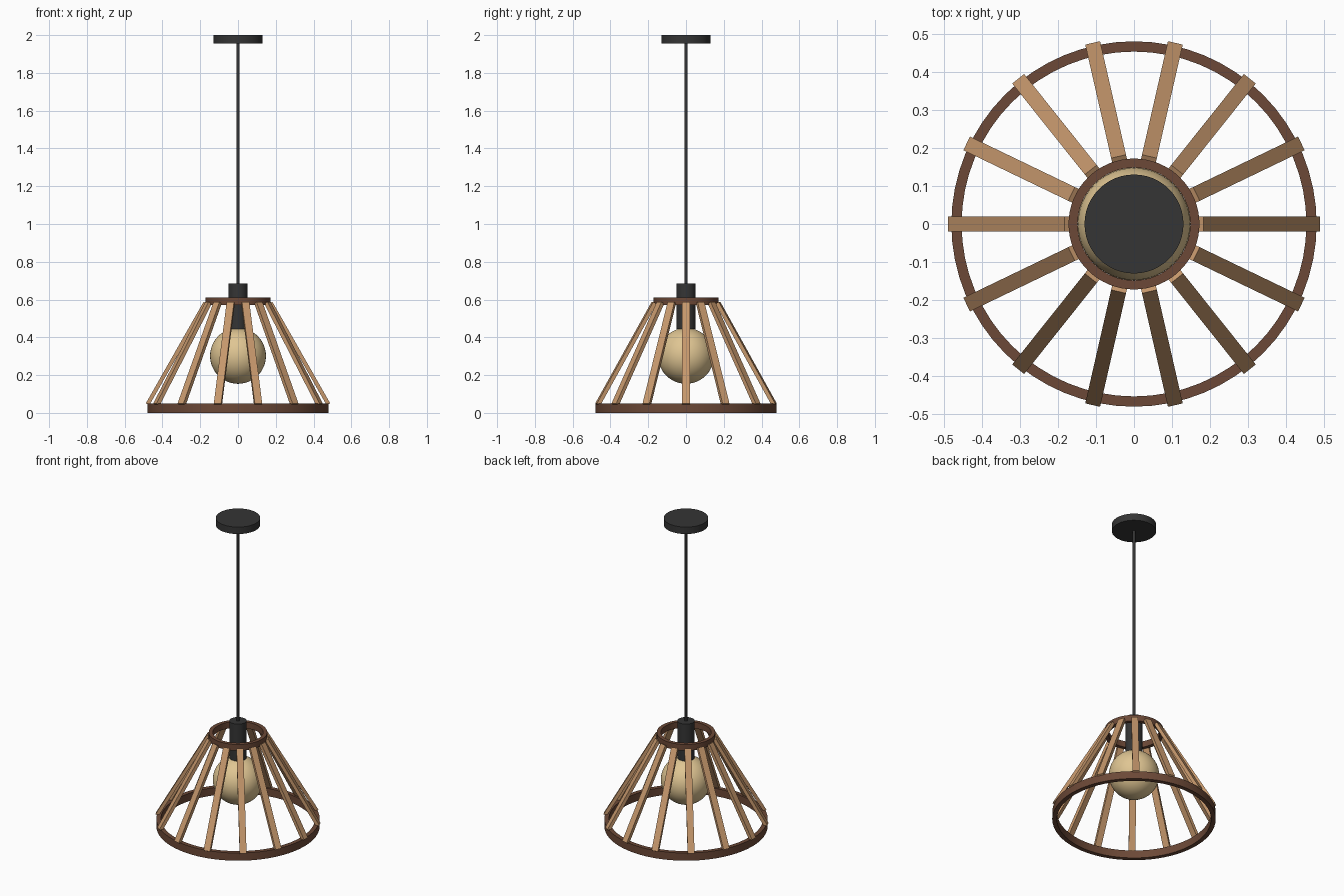
import bpy
import bmesh
import math
from mathutils import Matrix, Vector

default_cube = bpy.data.objects.get("Cube")
if default_cube:
    bpy.data.objects.remove(default_cube, do_unlink=True)


def make_material(name, rgb):
    mat = bpy.data.materials.new(name)
    mat.use_nodes = True
    color = (*rgb, 1.0)
    mat.diffuse_color = color
    mat.node_tree.nodes["Principled BSDF"].inputs["Base Color"].default_value = color
    return mat


black = make_material("matte black", (0.035, 0.035, 0.035))
light_wood = make_material("light wood", (0.56, 0.31, 0.15))
dark_wood = make_material("dark wood", (0.15, 0.066, 0.038))
warm_glass = make_material("warm glass", (0.74, 0.56, 0.29))


def add_object(name, bm, mat, smooth=True):
    bmesh.ops.recalc_face_normals(bm, faces=bm.faces)
    mesh = bpy.data.meshes.new(name)
    bm.to_mesh(mesh)
    bm.free()
    mesh.materials.append(mat)
    obj = bpy.data.objects.new(name, mesh)
    bpy.context.collection.objects.link(obj)
    if smooth:
        bpy.ops.object.select_all(action="DESELECT")
        obj.select_set(True)
        bpy.context.view_layer.objects.active = obj
        bpy.ops.object.shade_smooth_by_angle(angle=math.radians(35))
    return obj


def cylinder(name, radius, bottom, top, mat, sides=48):
    bm = bmesh.new()
    bmesh.ops.create_cone(bm, cap_ends=True, segments=sides, radius1=radius,
                          radius2=radius, depth=top - bottom,
                          matrix=Matrix.Translation((0, 0, (top + bottom) / 2)))
    return add_object(name, bm, mat)


def hoop(name, inner, outer, bottom, top, mat, sides=64):
    # Sweep a rectangular section around the z axis
    bm = bmesh.new()
    section = [(inner, bottom), (outer, bottom), (outer, top), (inner, top)]
    loops = []
    for i in range(sides):
        a = math.tau * i / sides
        loops.append([bm.verts.new((r * math.cos(a), r * math.sin(a), z))
                      for r, z in section])
    for i, here in enumerate(loops):
        after = loops[(i + 1) % sides]
        for j in range(4):
            k = (j + 1) % 4
            bm.faces.new((here[j], after[j], after[k], here[k]))
    return add_object(name, bm, mat)


# Ceiling mount, cord and lamp holder
cylinder("ceiling_canopy", 0.13, 1.955, 2.0, black)
cylinder("cord", 0.008, 0.68, 1.96, black, 16)
cylinder("lamp_socket", 0.05, 0.445, 0.685, black)
cylinder("socket_neck", 0.04, 0.42, 0.45, black)

# Globe bulb
bm = bmesh.new()
bmesh.ops.create_uvsphere(bm, u_segments=48, v_segments=24, radius=0.148,
                          matrix=Matrix.Translation((0, 0, 0.302)))
add_object("globe_bulb", bm, warm_glass)

# Shade hoops
hoop("lower_hoop", 0.453, 0.48, 0.0, 0.05, dark_wood)
hoop("upper_hoop", 0.148, 0.172, 0.57, 0.61, dark_wood)

# Sloping slats between the hoops
SLATS = 14
high = Vector((0.173, 0, 0.583))
low = Vector((0.479, 0, 0.045))
along = low - high
tilt = Vector((0, 0, -1)).rotation_difference(along).to_matrix().to_4x4()
place = Matrix.Translation((high + low) / 2) @ tilt
size = Matrix.Diagonal((0.021, 0.04, along.length, 1))
for i in range(SLATS):
    bm = bmesh.new()
    turn = Matrix.Rotation(math.tau * i / SLATS, 4, "Z")
    bmesh.ops.create_cube(bm, size=1, matrix=turn @ place @ size)
    add_object(f"slat_{i + 1}", bm, light_wood, smooth=False)
